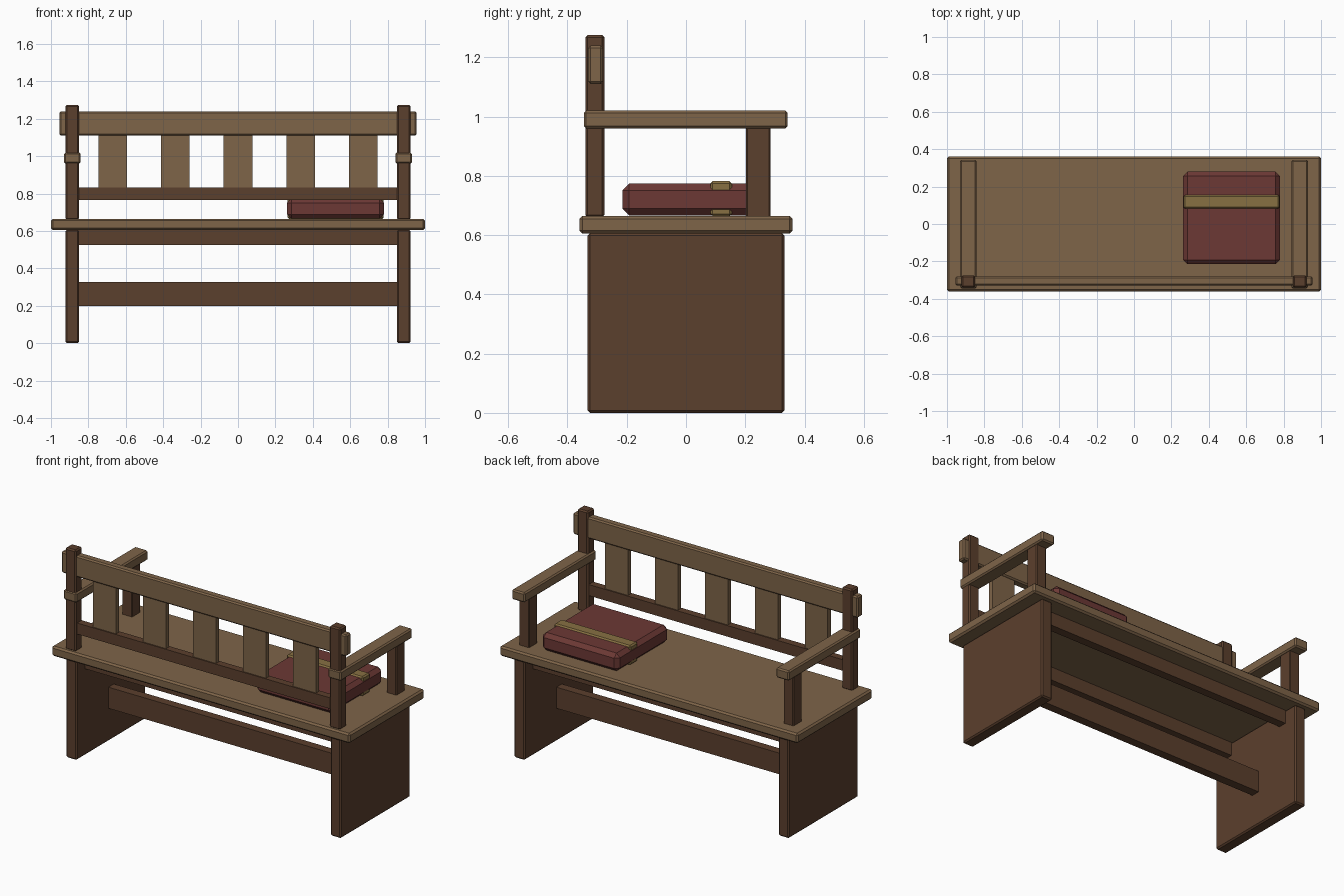
import bpy

cube = bpy.data.objects.get("Cube")
if cube:
    bpy.data.objects.remove(cube, do_unlink=True)


def material(name, rgb):
    m = bpy.data.materials.new(name)
    m.use_nodes = True
    colour = (*rgb, 1.0)
    m.diffuse_color = colour
    m.node_tree.nodes["Principled BSDF"].inputs["Base Color"].default_value = colour
    return m


light_wood = material("light wood", (0.21, 0.128, 0.066))
dark_wood = material("dark wood", (0.105, 0.05, 0.026))
red_cloth = material("red cloth", (0.15, 0.04, 0.035))
gold_band = material("gold band", (0.245, 0.163, 0.055))


def box(name, x, y, z, mat, bevel=0.0):
    """Box spanning the given (low, high) ranges, with chamfered edges."""
    spans = (x, y, z)
    bpy.ops.mesh.primitive_cube_add(size=1, location=[(a + b) / 2 for a, b in spans])
    ob = bpy.context.object
    ob.name = name
    ob.data.name = name
    ob.scale = [b - a for a, b in spans]
    bpy.ops.object.transform_apply(location=False, rotation=False, scale=True)
    ob.data.materials.append(mat)
    if bevel:
        mod = ob.modifiers.new("chamfer", "BEVEL")
        mod.width = bevel
        mod.segments = 1
    return ob


# Seat board
box("seat", (-1, 1), (-0.36, 0.36), (0.605, 0.665), light_wood, 0.01)

# Side panels, back posts, armrests and their supports, mirrored left and right
for side, s in (("left", 1), ("right", -1)):
    def span(a, b):
        return tuple(sorted((a * s, b * s)))

    post_x = span(0.85, 0.922)
    box(side + "_panel", post_x, (-0.332, 0.332), (0, 0.607), dark_wood, 0.008)
    box(side + "_back_post", post_x, (-0.34, -0.275), (0.66, 1.275), dark_wood, 0.008)
    box(side + "_armrest", span(0.842, 0.93), (-0.345, 0.343), (0.96, 1.02), light_wood, 0.008)
    box(side + "_arm_support", span(0.852, 0.92), (0.203, 0.285), (0.66, 0.965), dark_wood, 0.005)

# Backrest rails and evenly spaced slats
box("top_rail", (-0.955, 0.955), (-0.33, -0.28), (1.11, 1.24), light_wood, 0.008)
box("lower_rail", (-0.855, 0.855), (-0.327, -0.283), (0.765, 0.832), dark_wood)
for i in range(5):
    cx = (i - 2) * 0.335
    box(f"back_slat_{i + 1}", (cx - 0.077, cx + 0.077), (-0.32, -0.29), (0.82, 1.12), light_wood)

# Stretcher between the panels and aprons under the seat
box("stretcher", (-0.855, 0.855), (-0.026, 0.026), (0.2, 0.328), dark_wood)
for side, y in (("front", -0.225), ("back", 0.225)):
    box(side + "_apron", (-0.855, 0.855), (y - 0.025, y + 0.025), (0.525, 0.608), dark_wood)

# Cushion with a band showing on its top and chamfers
box("cushion", (0.263, 0.78), (-0.215, 0.28), (0.666, 0.774), red_cloth, 0.023)
box("cushion_band", (0.265, 0.778), (0.082, 0.155), (0.664, 0.782), gold_band, 0.008)
